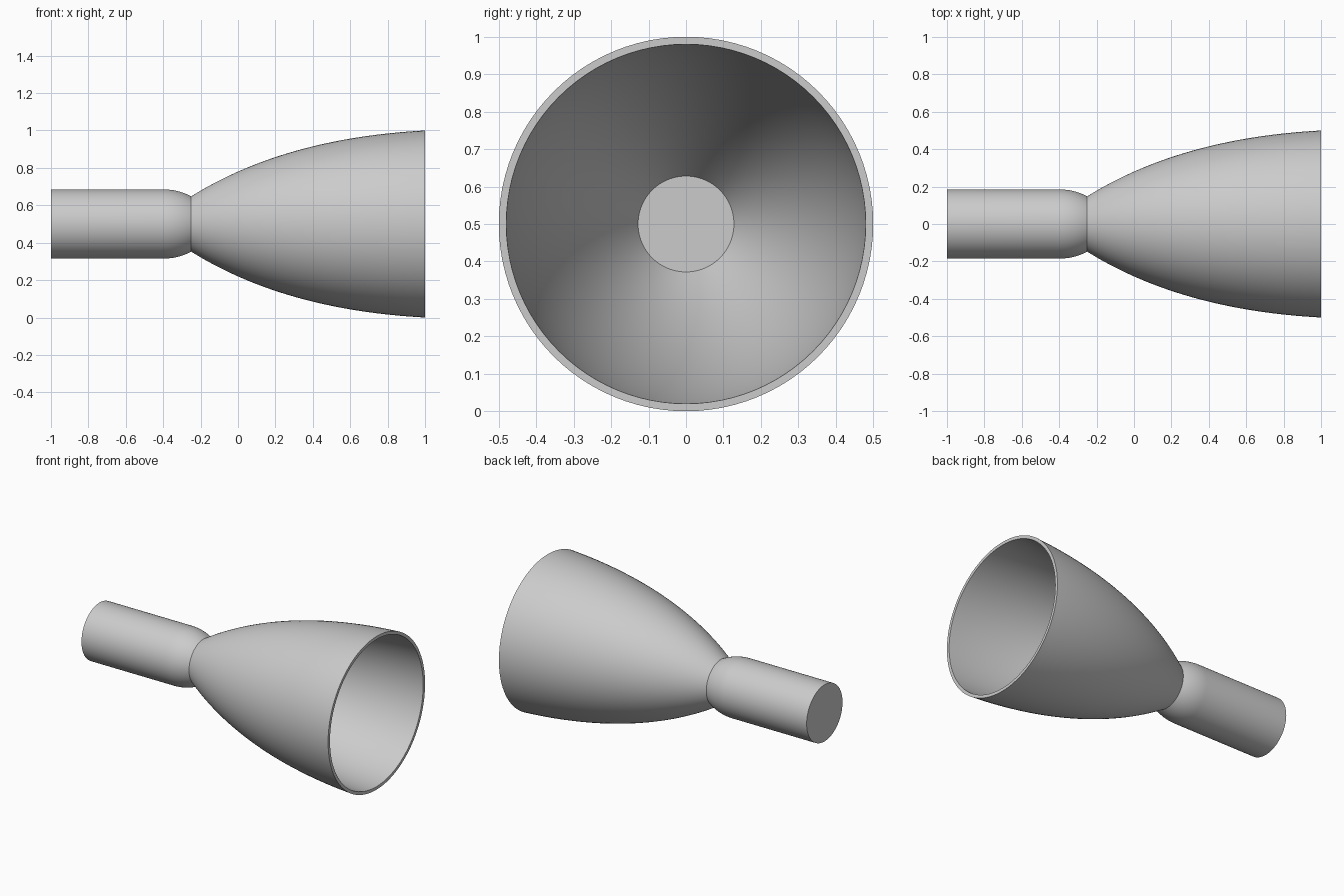
import bpy, bmesh, math
from mathutils import Matrix, Vector

cube = bpy.data.objects.get("Cube")
if cube:
    bpy.data.objects.remove(cube, do_unlink=True)

SEGMENTS = 96
AXIS_Z = 0.5

grey = bpy.data.materials.new("plain grey")
grey.use_nodes = True
grey.diffuse_color = (0.6, 0.6, 0.6, 1)
grey.node_tree.nodes["Principled BSDF"].inputs["Base Color"].default_value = (0.6, 0.6, 0.6, 1)


def bezier(a, b, c, steps):
    """Points (x, radius) on a quadratic curve from a to c."""
    a, b, c = Vector(a), Vector(b), Vector(c)
    ts = [i / steps for i in range(steps + 1)]
    return [tuple(a * (1 - t) ** 2 + b * 2 * t * (1 - t) + c * t * t) for t in ts]


def lathe(name, profile, closed=False):
    """Revolve an (x, radius) profile around the lengthwise axis."""
    bm = bmesh.new()
    verts = [bm.verts.new((x, 0, r)) for x, r in profile]
    edges = [bm.edges.new(pair) for pair in zip(verts, verts[1:])]
    if closed:
        edges.append(bm.edges.new((verts[-1], verts[0])))
    bmesh.ops.spin(bm, geom=verts + edges, cent=(0, 0, 0), axis=(1, 0, 0),
                   angle=math.tau, steps=SEGMENTS, use_merge=False)
    bmesh.ops.remove_doubles(bm, verts=bm.verts, dist=1e-5)
    # Close any open ends with flat caps
    bmesh.ops.holes_fill(bm, edges=[e for e in bm.edges if e.is_boundary], sides=0)
    bmesh.ops.recalc_face_normals(bm, faces=bm.faces)
    bm.transform(Matrix.Translation((0, 0, AXIS_Z)))
    mesh = bpy.data.meshes.new(name)
    bm.to_mesh(mesh)
    bm.free()
    mesh.materials.append(grey)
    obj = bpy.data.objects.new(name, mesh)
    bpy.context.collection.objects.link(obj)
    bpy.ops.object.select_all(action='DESELECT')
    obj.select_set(True)
    bpy.context.view_layer.objects.active = obj
    bpy.ops.object.shade_smooth_by_angle(angle=math.radians(30))
    return obj


# Solid handle: straight grip rounding down to a narrow neck
neck = bezier((-0.4, 0.185), (-0.32, 0.185), (-0.25, 0.148), 10)
lathe("handle", [(-1, 0.185)] + neck)

# Hollow bowl: flared wall of even thickness, floored by the end of the neck
WALL = 0.02
outer = bezier((-0.25, 0.148), (0.25, 0.46), (1, 0.5), 32)
inner = [(x, r - WALL) for x, r in reversed(outer)]
lathe("bowl", outer + inner, closed=True)
